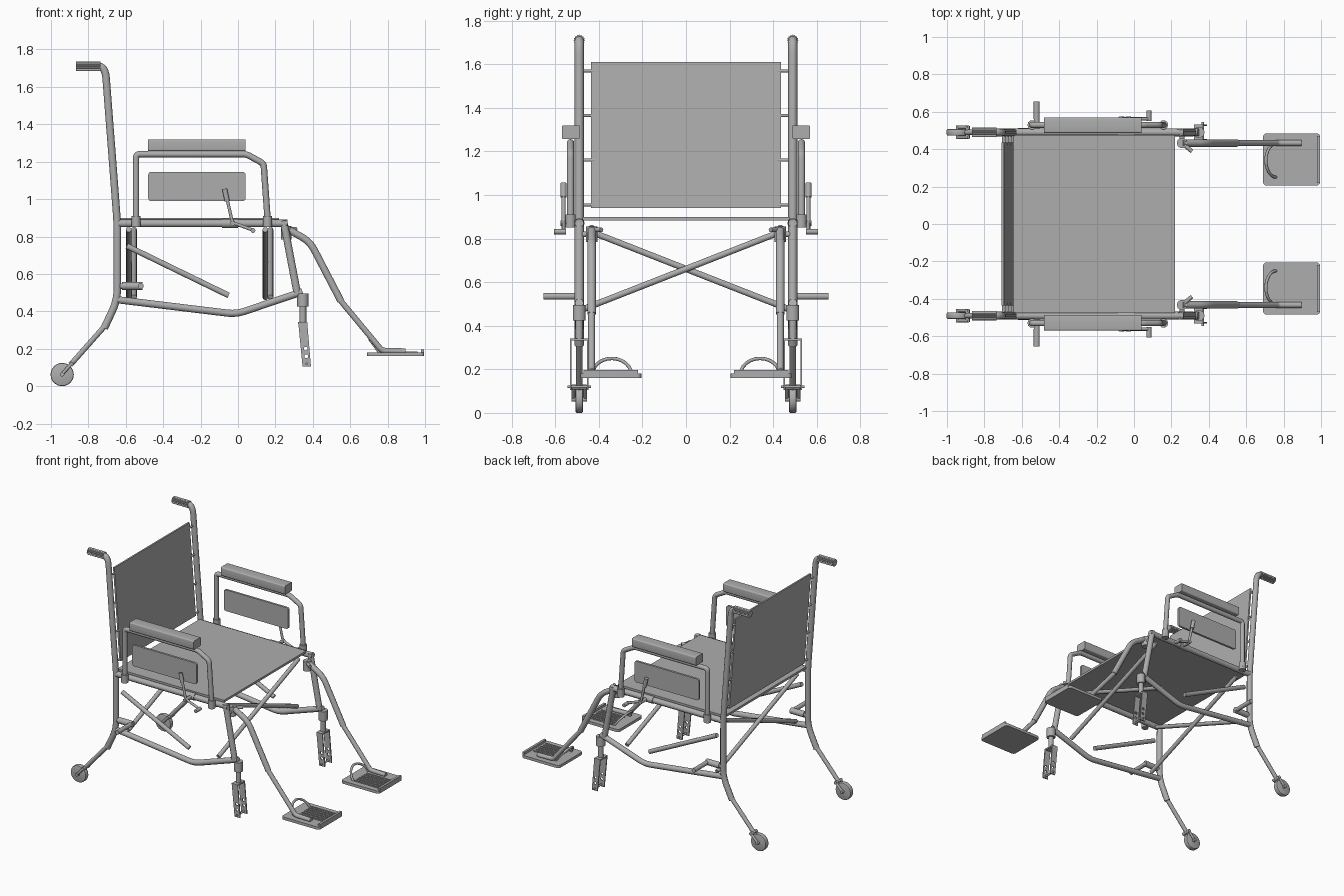
import bpy, bmesh, math
from mathutils import Vector, Matrix

cube = bpy.data.objects.get("Cube")
if cube:
    bpy.data.objects.remove(cube, do_unlink=True)

GREY = (0.42, 0.42, 0.42, 1)
mat = bpy.data.materials.new("plain grey")
mat.use_nodes = True
mat.diffuse_color = GREY
mat.node_tree.nodes["Principled BSDF"].inputs["Base Color"].default_value = GREY

SIDE = 0.49   # side frame offset
ARM = 0.53    # armrest offset
HANG = 0.433  # footrest hanger offset


def finish(ob, mirror):
    """Material, shading and left/right mirroring shared by every part."""
    ob.data.materials.clear()
    ob.data.materials.append(mat)
    bpy.ops.object.select_all(action='DESELECT')
    ob.select_set(True)
    bpy.context.view_layer.objects.active = ob
    bpy.ops.object.shade_smooth_by_angle(angle=math.radians(38))
    if mirror:
        mod = ob.modifiers.new("Mirror", 'MIRROR')
        mod.use_axis = (False, True, False)
        mod.use_mirror_merge = False
    return ob


def from_bmesh(name, bm, mirror):
    bmesh.ops.recalc_face_normals(bm, faces=bm.faces)
    me = bpy.data.meshes.new(name)
    bm.to_mesh(me)
    bm.free()
    ob = bpy.data.objects.new(name, me)
    bpy.context.collection.objects.link(ob)
    return finish(ob, mirror)


def from_curve(name, cu, mirror, matrix=None):
    ob = bpy.data.objects.new(name, cu)
    bpy.context.collection.objects.link(ob)
    bpy.ops.object.select_all(action='DESELECT')
    ob.select_set(True)
    bpy.context.view_layer.objects.active = ob
    bpy.ops.object.convert(target='MESH')
    ob = bpy.context.view_layer.objects.active
    if matrix:
        ob.data.transform(matrix)
    return finish(ob, mirror)


def add_spline(cu, pts, cyclic=False):
    sp = cu.splines.new('POLY')
    sp.points.add(len(pts) - 1)
    for p, co in zip(sp.points, pts):
        p.co = (*co, 1)
    sp.use_cyclic_u = cyclic


def tube(name, pts, r, fillet=0.03, mirror=True):
    """Round tube along a path whose corners are bent to a small radius."""
    pts = [Vector(p) for p in pts]
    path = [pts[0]]
    for a, b, c in zip(pts, pts[1:], pts[2:]):
        p = b + (a - b).normalized() * min(fillet, (a - b).length * 0.45)
        q = b + (c - b).normalized() * min(fillet, (c - b).length * 0.45)
        for i in range(7):
            t = i / 6
            path.append(p * (1 - t) ** 2 + b * 2 * t * (1 - t) + q * t * t)
    path.append(pts[-1])
    cu = bpy.data.curves.new(name, 'CURVE')
    cu.dimensions = '3D'
    cu.bevel_depth = r
    cu.bevel_resolution = 3
    cu.use_fill_caps = True
    add_spline(cu, path)
    return from_curve(name, cu, mirror)


def side_tube(name, xz, y, r, fillet=0.03):
    return tube(name, [(x, y, z) for x, z in xz], r, fillet)


def box(name, lo, hi, axis=None, radius=0.0, mirror=True):
    """Box between two corners; edges along one axis may be rounded."""
    lo, hi = Vector(lo), Vector(hi)
    bm = bmesh.new()
    bmesh.ops.create_cube(bm, size=1)
    size = hi - lo
    for v in bm.verts:
        v.co = Vector([c * s for c, s in zip(v.co, size)]) + (lo + hi) / 2
    if axis is not None:
        edges = [e for e in bm.edges
                 if abs((e.verts[0].co - e.verts[1].co)[axis]) > size[axis] * 0.9]
        bmesh.ops.bevel(bm, geom=edges, offset=radius, segments=4, profile=0.5, affect='EDGES')
    return from_bmesh(name, bm, mirror)


# ---- side frames ----
side_tube("back_post", [(-0.79, 1.71), (-0.71, 1.71), (-0.645, 0.87), (-0.645, 0.46),
                        (-0.715, 0.31)], SIDE, 0.021, 0.065)
side_tube("seat_rail", [(-0.645, 0.87), (0.265, 0.87)], SIDE, 0.021)
side_tube("front_post", [(0.243, 0.885), (0.318, 0.49)], SIDE, 0.021)
side_tube("lower_rail", [(-0.645, 0.462), (-0.01, 0.385), (0.345, 0.505)], SIDE, 0.02, 0.05)
side_tube("side_brace", [(-0.595, 0.75), (-0.05, 0.485)], SIDE, 0.016)
tube("axle_stub", [(-0.645, SIDE, 0.535), (-0.52, SIDE, 0.535), (-0.52, 0.655, 0.535)], 0.016, 0.01)
side_tube("axle_sleeve", [(-0.62, 0.535), (-0.51, 0.535)], SIDE, 0.022)

# ---- ridged push grips ----
bm = bmesh.new()
bmesh.ops.create_cone(bm, cap_ends=True, segments=32, radius1=0.026, radius2=0.026, depth=0.13,
                      matrix=Matrix.Translation((-0.8, SIDE, 1.71)) @ Matrix.Rotation(math.pi / 2, 4, 'Y'))
for v in bm.verts:
    k = round(math.atan2(v.co.z - 1.71, v.co.y - SIDE) / (math.pi / 16))
    if k % 2:
        v.co.y = SIDE + (v.co.y - SIDE) * 0.86
        v.co.z = 1.71 + (v.co.z - 1.71) * 0.86
from_bmesh("push_grip", bm, True)

# ---- rear legs and small wheels ----
side_tube("rear_leg", [(-0.70, 0.335), (-0.895, 0.115)], SIDE, 0.015)
for s, label in ((-1, "inner"), (1, "outer")):
    side_tube(f"rear_fork_{label}", [(-0.885, 0.125), (-0.945, 0.06)], SIDE + s * 0.027, 0.009)
tube("rear_fork_bridge", [(-0.89, SIDE - 0.034, 0.118), (-0.89, SIDE + 0.034, 0.118)], 0.012)
tube("rear_wheel_axle", [(-0.94, SIDE - 0.036, 0.063), (-0.94, SIDE + 0.036, 0.063)], 0.012)
bm = bmesh.new()
bmesh.ops.create_cone(bm, cap_ends=True, segments=32, radius1=0.062, radius2=0.062, depth=0.036,
                      matrix=Matrix.Translation((-0.94, SIDE, 0.062)) @ Matrix.Rotation(math.pi / 2, 4, 'X'))
rims = [e for e in bm.edges if abs(e.verts[0].co.y - e.verts[1].co.y) < 1e-4]
bmesh.ops.bevel(bm, geom=rims, offset=0.008, segments=2, profile=0.5, affect='EDGES')
from_bmesh("rear_wheel", bm, True)

# ---- front caster forks: pierced plates under a swivel ----
side_tube("caster_collar", [(0.347, 0.425), (0.347, 0.495)], SIDE, 0.031)
side_tube("caster_stem", [(0.347, 0.43), (0.347, 0.335)], SIDE, 0.018)
box("fork_crown", (0.322, SIDE - 0.043, 0.332), (0.37, SIDE + 0.043, 0.342))
for s, label in ((-1, "inner"), (1, "outer")):
    cu = bpy.data.curves.new("plate", 'CURVE')
    cu.dimensions = '2D'
    cu.fill_mode = 'BOTH'
    cu.extrude = 0.004
    add_spline(cu, [(0.322, 0.342, 0), (0.37, 0.342, 0), (0.39, 0.105, 0), (0.345, 0.105, 0)], True)
    for hx, hz in ((0.362, 0.2), (0.365, 0.16)):
        ring = [i * math.tau / 12 for i in range(12)]
        add_spline(cu, [(hx + 0.01 * math.cos(a), hz + 0.01 * math.sin(a), 0) for a in ring], True)
    place = Matrix.Translation((0, SIDE + s * 0.039, 0)) @ Matrix.Rotation(math.pi / 2, 4, 'X')
    from_curve(f"fork_plate_{label}", cu, True, place)
tube("caster_bolt", [(0.367, SIDE - 0.055, 0.12), (0.367, SIDE + 0.055, 0.12)], 0.007)

# ---- folding cross braces ----
for x, label in ((-0.57, "rear"), (0.16, "front")):
    for s in (-1, 1):
        tube(f"{label}_cross_brace_{'a' if s < 0 else 'b'}",
             [(x + s * 0.014, s * 0.45, 0.837), (x + s * 0.014, -s * 0.475, 0.475)], 0.015, mirror=False)

# ---- seat and backrest ----
box("seat", (-0.645, -0.475, 0.884), (0.22, 0.475, 0.9), mirror=False)
bm = bmesh.new()
bmesh.ops.create_cube(bm, size=1)
for v in bm.verts:
    top = v.co.z > 0
    v.co = Vector(((-0.702 if top else -0.651) + v.co.x * 0.012, v.co.y * 0.87, 1.61 if top else 0.94))
from_bmesh("backrest", bm, False)
for i, z in enumerate((0.955, 1.16, 1.365, 1.57)):
    x = -0.645 - (z - 0.87) * 0.077
    tube(f"backrest_peg_{i + 1}", [(x, 0.42, z), (x, SIDE, z)], 0.007)

# ---- armrests ----
side_tube("arm_tube", [(-0.545, 0.87), (-0.545, 1.24), (0.045, 1.24), (0.137, 1.19), (0.16, 0.87)],
          ARM, 0.017, 0.02)
box("arm_pad", (-0.48, 0.487, 1.257), (0.04, 0.57, 1.32), 0, 0.008)
box("side_panel", (-0.48, ARM - 0.008, 0.99), (0.04, ARM + 0.008, 1.145), 1, 0.015)
for x, label in ((-0.545, "rear"), (0.158, "front")):
    side_tube(f"{label}_arm_socket", [(x, 0.85), (x, 0.91)], ARM, 0.025)
    tube(f"{label}_arm_clamp", [(x, SIDE, 0.87), (x, ARM + 0.02, 0.87)], 0.014)

# ---- brakes ----
side_tube("brake_clamp", [(-0.085, 0.87), (0.0, 0.87)], SIDE, 0.025)
tube("brake_pivot", [(-0.03, SIDE, 0.87), (-0.03, 0.575, 0.87)], 0.013)
side_tube("brake_lever", [(-0.065, 1.03), (-0.03, 0.875), (0.085, 0.832)], 0.562, 0.009, 0.015)
side_tube("brake_handle", [(-0.072, 1.055), (-0.058, 0.99)], 0.562, 0.014)
tube("brake_shoe", [(0.08, 0.55, 0.832), (0.08, 0.607, 0.832)], 0.013)

# ---- footrests ----
tube("hanger_hub", [(0.257, HANG, 0.785), (0.257, HANG, 0.855)], 0.028)
tube("hanger_latch", [(0.257, HANG, 0.84), (0.31, 0.388, 0.84)], 0.011)
tube("hanger_bracket", [(0.257, HANG, 0.82), (0.257, SIDE, 0.82)], 0.014)
side_tube("hanger_upper", [(0.257, 0.845), (0.385, 0.772), (0.55, 0.455)], HANG, 0.02, 0.05)
side_tube("hanger_lower", [(0.53, 0.49), (0.55, 0.455), (0.77, 0.19), (0.895, 0.187)], HANG, 0.016, 0.02)
box("foot_plate", (0.69, 0.205, 0.16), (0.995, 0.485, 0.18), 2, 0.02)
box("foot_plate_lip", (0.978, 0.22, 0.17), (0.995, 0.47, 0.197))
for i in range(6):
    y = 0.245 + i * 0.028
    box(f"foot_plate_rib_{i + 1}", (0.77, y, 0.178), (0.96, y + 0.01, 0.186))
loop = [i * math.pi / 12 for i in range(13)]
tube("heel_loop", [(0.76 - 0.055 * math.sin(a), 0.34 + 0.09 * math.cos(a), 0.175 + 0.075 * math.sin(a))
                   for a in loop], 0.008, 0.005)
